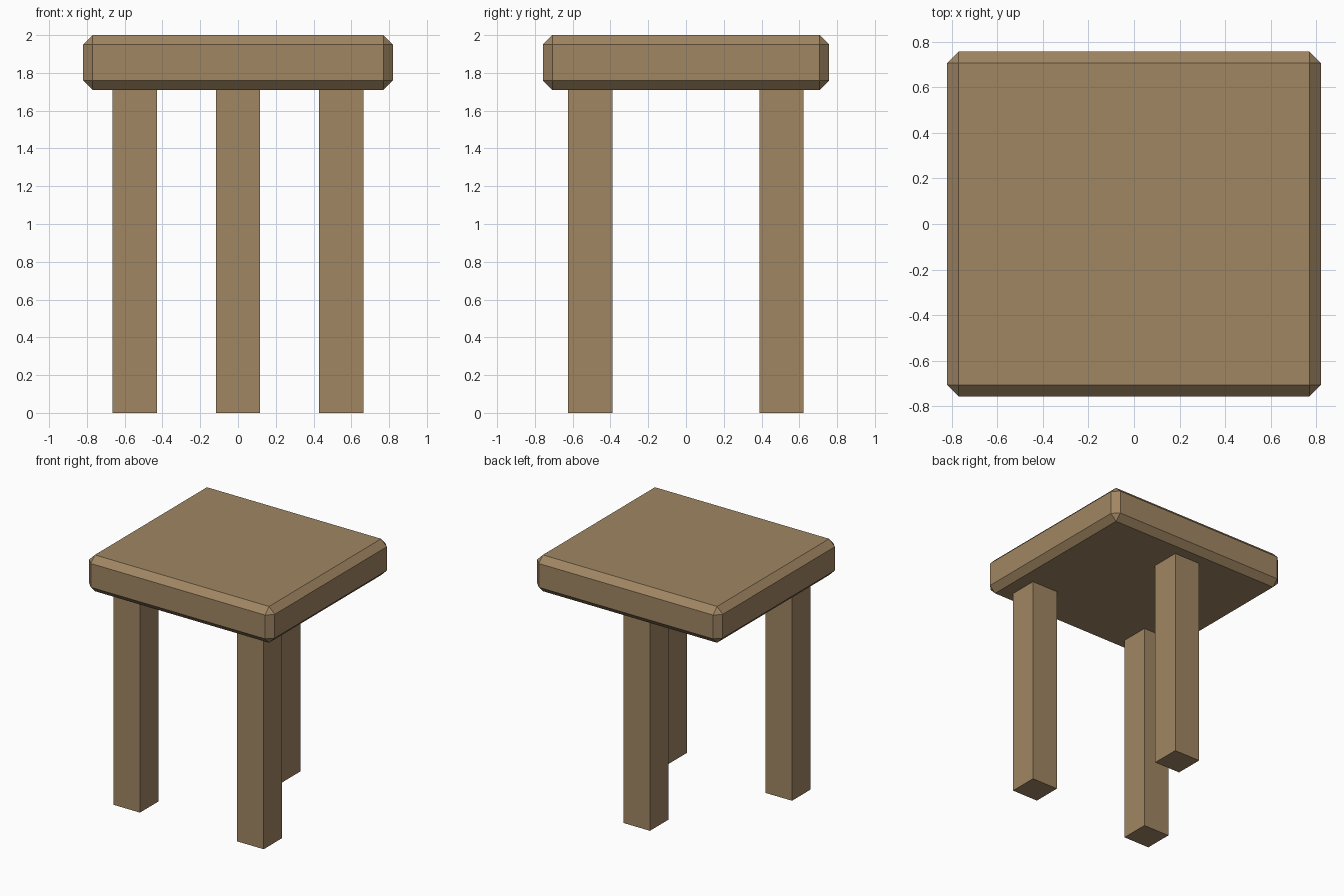
import bpy, bmesh

if "Cube" in bpy.data.objects:
    bpy.data.objects.remove(bpy.data.objects["Cube"])

# Single wood colour
wood = bpy.data.materials.new("brown wood")
wood.diffuse_color = (0.352, 0.238, 0.124, 1.0)
wood.use_nodes = True
wood.node_tree.nodes["Principled BSDF"].inputs["Base Color"].default_value = wood.diffuse_color


def box(name, center, size, chamfer=0.0):
    """Box with an optional flat chamfer on every edge."""
    bm = bmesh.new()
    bmesh.ops.create_cube(bm, size=1.0)
    bmesh.ops.scale(bm, vec=size, verts=bm.verts)
    if chamfer:
        bmesh.ops.bevel(bm, geom=bm.edges[:], offset=chamfer, offset_type='OFFSET',
                        segments=1, profile=0.5, affect='EDGES')
    mesh = bpy.data.meshes.new(name)
    bm.to_mesh(mesh)
    bm.free()
    mesh.materials.append(wood)
    obj = bpy.data.objects.new(name, mesh)
    obj.location = center
    bpy.context.collection.objects.link(obj)
    return obj


SEAT_BOTTOM, TOP = 1.71, 2.0
LEG = 0.234

# Chamfered seat slab
box("seat", (0, 0, (SEAT_BOTTOM + TOP) / 2), (1.64, 1.515, TOP - SEAT_BOTTOM), 0.05)

# Two front legs and one centred back leg
for name, x, y in (("front_left_leg", -0.547, -0.507),
                   ("front_right_leg", 0.547, -0.507),
                   ("back_leg", 0.0, 0.505)):
    box(name, (x, y, SEAT_BOTTOM / 2), (LEG, LEG, SEAT_BOTTOM))
